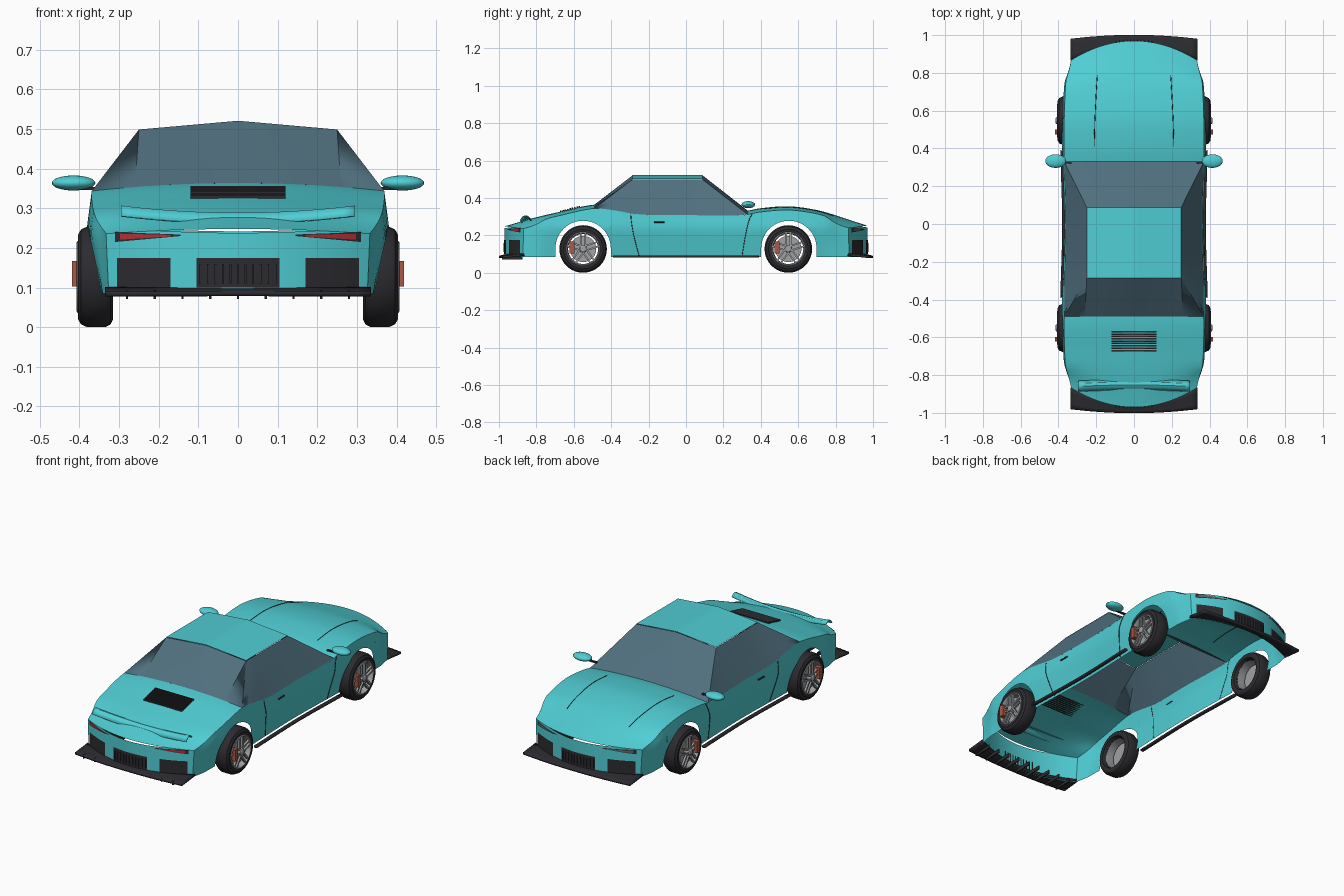
import bpy, bmesh
from math import sin, cos, pi, sqrt
from mathutils import Matrix, Vector

if "Cube" in bpy.data.objects:
    bpy.data.objects.remove(bpy.data.objects["Cube"])

PAINT, GLASS = (0.08, 0.62, 0.66), (0.08, 0.16, 0.21)
DARK, GREY, RED = (0.025, 0.025, 0.03), (0.35, 0.36, 0.37), (0.45, 0.03, 0.04)
CALIPER, LAMP = (0.4, 0.1, 0.06), (0.12, 0.13, 0.14)
mats = {}


def finish(name, ob, color, mirror=False, angle=30):
    if color not in mats:
        mats[color] = bpy.data.materials.new(f"colour_{len(mats)}")
        mats[color].diffuse_color = (*color, 1)
    ob.name = name
    ob.data.materials.append(mats[color])
    if mirror:
        ob.modifiers.new("mirror", 'MIRROR')
    if ob.type == 'MESH':
        bpy.ops.object.select_all(action='DESELECT')
        ob.select_set(True)
        bpy.context.view_layer.objects.active = ob
        bpy.ops.object.shade_smooth_by_angle(angle=angle * pi / 180)
    return ob


def add_bm(name, bm, color, mirror=False):
    bmesh.ops.remove_doubles(bm, verts=bm.verts, dist=1e-5)
    bmesh.ops.recalc_face_normals(bm, faces=bm.faces)
    me = bpy.data.meshes.new(name)
    bm.to_mesh(me)
    bm.free()
    ob = bpy.data.objects.new(name, me)
    bpy.context.collection.objects.link(ob)
    return finish(name, ob, color, mirror)


def grids(name, sheets, color, mirror=False):
    bm = bmesh.new()
    for rows in sheets:
        vs = [[bm.verts.new(p) for p in r] for r in rows]
        for a, b in zip(vs, vs[1:]):
            for i in range(len(a) - 1):
                bm.faces.new((a[i], a[i + 1], b[i + 1], b[i]))
    return add_bm(name, bm, color, mirror)


def boxes(name, items, color, mirror=False):
    bm = bmesh.new()
    for c, s, m in items:
        bmesh.ops.create_cube(bm, size=1, matrix=m @ Matrix.Translation(c) @ Matrix.Diagonal((*s, 1)))
    return add_bm(name, bm, color, mirror)


def line(name, pts, r=0.002, mirror=True):
    cu = bpy.data.curves.new(name, 'CURVE')
    cu.dimensions, cu.bevel_depth, cu.bevel_resolution = '3D', r, 1
    sp = cu.splines.new('POLY')
    sp.points.add(len(pts) - 1)
    for p, q in zip(sp.points, pts):
        p.co = (*q, 1)
    ob = bpy.data.objects.new(name, cu)
    bpy.context.collection.objects.link(ob)
    return finish(name, ob, DARK, mirror)


def span(a, b, n):
    return [a + (b - a) * i / n for i in range(n + 1)]


def smooth_keys(keys):
    def f(x):
        x = min(max(x, keys[0][0]), keys[-1][0])
        i = max(k for k in range(len(keys) - 1) if keys[k][0] <= x)
        def slope(k):
            a, b = keys[max(k - 1, 0)], keys[min(k + 1, len(keys) - 1)]
            return (b[1] - a[1]) / (b[0] - a[0])
        (x0, y0), (x1, y1) = keys[i], keys[i + 1]
        h = x1 - x0
        t = (x - x0) / h
        return (y0 * (1 + 2 * t) * (1 - t) ** 2 + slope(i) * h * t * (1 - t) ** 2
                + y1 * t * t * (3 - 2 * t) + slope(i + 1) * h * t * t * (t - 1))
    return f


# Body shape: shoulder height, half width, bowed ends
shoulder = smooth_keys([(-.97, .236), (-.85, .268), (-.7, .3), (-.5, .343), (-.4, .336), (-.25, .312), (0, .308),
                        (.3, .308), (.4, .325), (.55, .335), (.7, .315), (.85, .275), (.97, .24)])
width = smooth_keys([(-.97, .333), (-.85, .358), (-.7, .374), (-.5, .383), (0, .37),
                     (.5, .383), (.7, .374), (.85, .358), (.97, .333)])


def end_blend(y):
    f = min(max((abs(y) - .7) / .27, 0), 1)
    return f * f * (3 - 2 * f)


def bow(x, y, z):
    return (x, y - (1 if y > 0 else -1) * .92 * x * x * end_blend(y), z)


def side_x(y, z):
    low = .92 + .06 * end_blend(y)
    k = low + (1 - low) * (z - .085) / .155 if z < .24 else 1 - .035 * (z - .24) / .1
    return width(y) * k


def side(y, z, off=0):
    return bow(side_x(y, z) + off, y, z)


def deck(u, y, off=0):
    zs = shoulder(y)
    return bow(side_x(y, zs) * u, y, zs + (.02 - .008 * end_blend(y)) * (1 - u * u) + off)


def sill(y):
    d = .148 ** 2 - (abs(y) - .55) ** 2
    return .13 + sqrt(max(d, 0)) if d >= -1e-9 else .085


# Side panels with wheel arches
ys = span(-.97, -.7, 8) + span(-.4, .4, 24) + span(.7, .97, 8)
for c in (-.55, .55):
    ys += [c + .148 * cos(a) for a in span(0, pi, 24)] + [c - .149, c + .149]
ys = sorted(set(round(y, 6) for y in ys))
grids("body_side", [[[side(y, sill(y) + (shoulder(y) - sill(y)) * t) for t in span(0, 1, 8)] for y in ys]],
      PAINT, True)

# Hood and rear deck
us = span(-1, 1, 20)
grids("hood", [[[deck(u, y) for u in us] for y in span(.33, .97, 24)]], PAINT)
grids("rear_deck", [[[deck(u, y) for u in us] for y in span(-.97, -.49, 20)]], PAINT)

# Glasshouse and roof
RF, RR, RX = .088, -.285, .25


def roof_z(x):
    return .521 - .022 * abs(x) / RX


def blend_rows(top, bottom):
    return [[Vector(a).lerp(Vector(b), t) for a, b in zip(top, bottom)] for t in span(0, 1, 4)]


sy = span(0, 1, 14)
base = [side(.33 - .82 * t, shoulder(.33 - .82 * t)) for t in sy]
edge = [(RX, RF + (RR - RF) * t, roof_z(RX)) for t in sy]
rear_u = .26 / side_x(-.49, shoulder(-.49))
corner = edge[-1]
grids("side_window", [blend_rows(edge, base), [[corner, corner], [base[-1], deck(rear_u, -.49)]]], GLASS, True)
grids("windshield", [blend_rows([(RX * u, RF, roof_z(RX * u)) for u in us], [deck(u, .33) for u in us])], GLASS)
grids("rear_window", [blend_rows([(RX * u, RR, roof_z(RX * u)) for u in us],
                                 [deck(u * rear_u, -.49) for u in us])], GLASS)
grids("roof", [[[(RX * u, y, roof_z(RX * u) + .002) for u in us] for y in span(RF, RR, 6)]], PAINT)


# Bumpers at both ends, with intakes, grille and lamps
def patch(s, x0, x1, lo, hi, off):
    rows = []
    for t in span(0, 1, 8):
        x = x0 + (x1 - x0) * t
        z0, z1 = lo[0] + (lo[1] - lo[0]) * t, hi[0] + (hi[1] - hi[0]) * t
        rows.append([(x, s * (.97 - .92 * x * x + off), z) for z in (z0, z1)])
    return rows


for s, end, lamp in ((-1, "rear", RED), (1, "front", LAMP)):
    rows = []
    for u in us:
        x, y, z = deck(u, .97 * s)
        top = z - .01 * max(0, 1 - (x / .2) ** 2)
        rows.append([bow(side_x(.97 * s, zz) * u, .97 * s, zz) for zz in span(.085, top, 5)])
    grids(end + "_bumper", [rows], PAINT)
    grids(end + "_intake", [patch(s, .17, .305, (.1, .1), (.175, .175), .003)], DARK, True)
    grids(end + "_grille", [patch(s, -.105, .105, (.1, .1), (.175, .175), .003)], DARK)
    boxes(end + "_grille_bars", [((x, s * (.972 - .92 * x * x), .135), (.005, .01, .05), Matrix())
                                 for x in span(-.095, .095, 10)], DARK)
    grids(end + "_lamp_housing", [patch(s, .145, .31, (.23, .215), (.234, .24), .003)], DARK, True)
    grids(end + "_lamp", [patch(s, .17, .298, (.229, .221), (.233, .236), .006)], lamp, True)
    lip = [[(.335 * u, s * (.955 - .09 * u * u + (.045 + .07 * u * u) * t), .096 - .012 * t)
            for u in us] for t in span(0, 1, 4)]
    sp = grids(end + "_splitter", [lip], DARK)
    m = sp.modifiers.new("thickness", 'SOLIDIFY')
    m.thickness, m.offset = .012, 0
boxes("diffuser_fins", [((x, -.93, .082), (.006, .11, .022), Matrix()) for x in span(-.28, .28, 8)], DARK)

# Side skirts
skirt = [[(side_x(y, .085) + dx, y, .087) for dx in (.022, .04)] for y in span(-.39, .39, 16)]
sk = grids("side_skirt", [skirt], DARK, True)
m = sk.modifiers.new("thickness", 'SOLIDIFY')
m.thickness, m.offset = .01, 0

# Spoiler, curved down towards the middle
prof = [(-.888, .282), (-.875, .3), (-.86, .307), (-.845, .304), (-.83, .29)]
sp = grids("spoiler", [[[(.295 * u, y + .008 * (1 - u * u), z - .018 * (1 - u * u)) for u in us]
                        for y, z in prof]], PAINT)
m = sp.modifiers.new("thickness", 'SOLIDIFY')
m.thickness = .005

# Engine vent louvres
boxes("rear_vent", [((0, y, deck(0, y)[2] + .002), (.24, .008, .008), Matrix())
                    for y in span(-.67, -.57, 8)], DARK)

# Panel lines and door handles
line("hood_line", [deck((.205 - .01 * t) / .36, .41 + .39 * t) for t in span(0, 1, 14)])
line("door_rear_line", [side(-.295 + .045 * ((.31 - z) / .22) ** 1.5, z, .0005) for z in span(.31, .09, 10)])
line("door_front_line", [side(.355 - .055 * ((.315 - z) / .225) ** .6, z, .0005) for z in span(.315, .09, 10)])
line("door_handle", [side(y, .27, .002) for y in span(-.17, -.115, 3)], .004)

# Mirrors on short stalks
bm = bmesh.new()
bmesh.ops.create_uvsphere(bm, u_segments=24, v_segments=14, radius=1,
                          matrix=Matrix.Translation((.415, .333, .364)) @ Matrix.Diagonal((.055, .036, .019, 1)))
add_bm("side_mirror", bm, PAINT, True)
boxes("mirror_stalk", [((.365, .325, .35), (.07, .012, .008), Matrix())], DARK, True)


# Wheels
def lathe(name, prof, yc, color):
    grids(name, [[[(x, yc + r * cos(a), .127 + r * sin(a)) for x, r in prof] for a in span(0, 2 * pi, 40)]],
          color, True)


for yc, end in ((-.55, "rear"), (.547, "front")):
    lathe(end + "_tire", [(.335, .085), (.318, .092), (.316, .108), (.322, .12), (.336, .127), (.38, .127),
                          (.396, .12), (.404, .106), (.402, .09), (.395, .086)], yc, DARK)
    lathe(end + "_rim", [(.335, .084), (.39, .08), (.403, .082), (.408, .086), (.405, .091), (.395, .09)], yc, GREY)
    lathe(end + "_brake_disc", [(.375, 0), (.375, .07), (.385, .07), (.385, 0)], yc, GREY)
    lathe(end + "_hub", [(.38, .02), (.412, .018), (.416, .012), (.416, 0)], yc, GREY)
    pivot = Matrix.Translation((0, yc, .127))
    boxes(end + "_spokes", [((.401, d, .047), (.012, .009, .076), pivot @ Matrix.Rotation(i * 2 * pi / 5, 4, 'X'))
                            for i in range(5) for d in (-.012, .012)], GREY, True)
    boxes(end + "_caliper", [((.402, -.06, .008), (.034, .026, .065), pivot)], CALIPER, True)

for m in bpy.data.materials:
    if m.users and not m.is_grease_pencil:
        m.use_nodes = True
        m.node_tree.nodes["Principled BSDF"].inputs["Base Color"].default_value = m.diffuse_color
